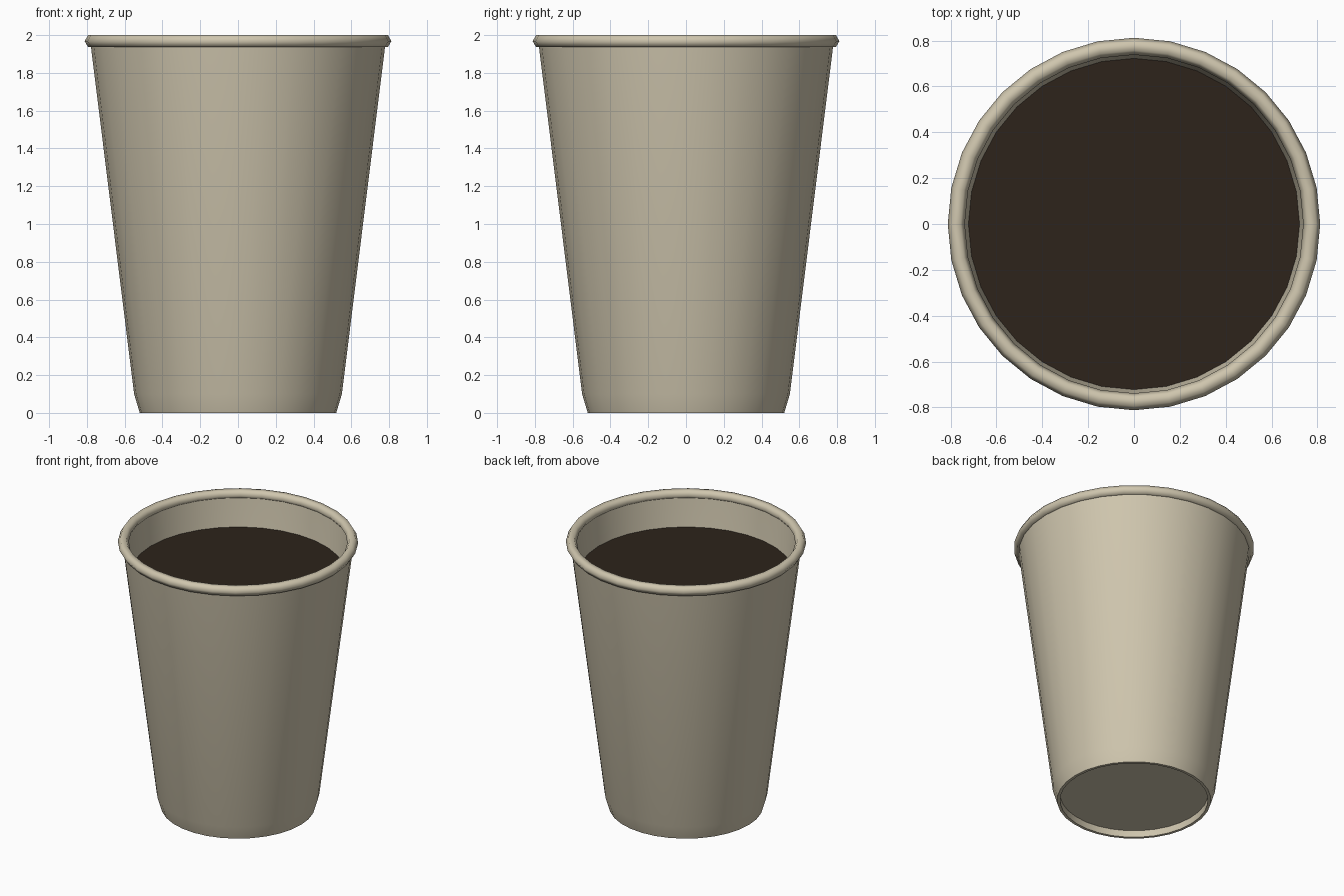
import bpy, bmesh
from math import cos, sin, pi, radians

if "Cube" in bpy.data.objects:
    bpy.data.objects.remove(bpy.data.objects["Cube"])

SIDES = 32


def material(name, rgb):
    m = bpy.data.materials.new(name)
    m.diffuse_color = (*rgb, 1)
    m.use_nodes = True
    m.node_tree.nodes["Principled BSDF"].inputs["Base Color"].default_value = m.diffuse_color
    return m


def finish(name, bm, mat, angle):
    bmesh.ops.recalc_face_normals(bm, faces=bm.faces)
    me = bpy.data.meshes.new(name)
    bm.to_mesh(me)
    bm.free()
    me.materials.append(mat)
    ob = bpy.data.objects.new(name, me)
    bpy.context.collection.objects.link(ob)
    bpy.ops.object.select_all(action='DESELECT')
    ob.select_set(True)
    bpy.context.view_layer.objects.active = ob
    bpy.ops.object.shade_smooth_by_angle(angle=radians(angle))
    return ob


def lathe(name, profile, mat, angle):
    """Spin a closed (radius, height) profile around z."""
    bm = bmesh.new()
    rings = [[bm.verts.new((r * cos(2 * pi * i / SIDES), r * sin(2 * pi * i / SIDES), z))
              for i in range(SIDES)] for r, z in profile]
    for k, a in enumerate(rings):
        b = rings[(k + 1) % len(rings)]
        for i in range(SIDES):
            j = (i + 1) % SIDES
            bm.faces.new((a[i], a[j], b[j], b[i]))
    return finish(name, bm, mat, angle)


def disc(name, radius, z, mat):
    bm = bmesh.new()
    bmesh.ops.create_circle(bm, cap_ends=True, segments=SIDES, radius=radius)
    bmesh.ops.translate(bm, verts=bm.verts, vec=(0, 0, z))
    return finish(name, bm, mat, 30)


paper = material("paper", (0.62, 0.56, 0.42))
coffee = material("coffee", (0.026, 0.017, 0.011))

# Thin tapered wall with a tucked-in foot
lathe("cup_wall", [(0.52, 0), (0.55, 0.1), (0.78, 1.95), (0.748, 1.95),
                   (0.52, 0.1), (0.50, 0.05), (0.50, 0)], paper, 35)

# Rolled rim with a six-sided section
lathe("rolled_rim", [(0.775 + 0.037 * cos(k * pi / 3), 1.968 + 0.037 * sin(k * pi / 3))
                     for k in range(6)], paper, 75)

# Recessed floor and drink surface
disc("cup_floor", 0.50, 0.05, paper)
disc("drink_surface", 0.722, 1.745, coffee)
